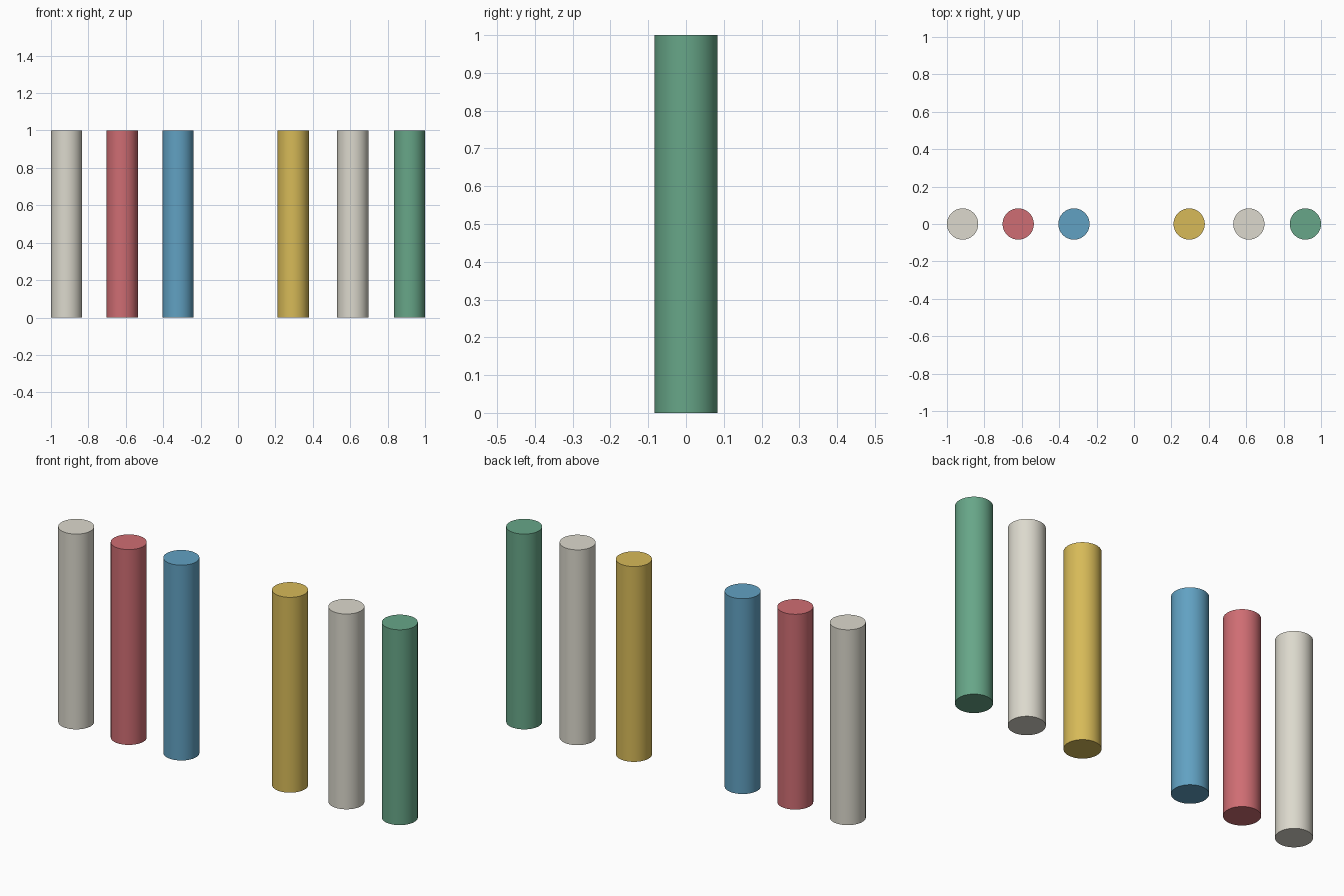
import bpy
import math

if "Cube" in bpy.data.objects:
    bpy.data.objects.remove(bpy.data.objects["Cube"])

RADIUS, HEIGHT = 0.0835, 1.0


def make_material(name, rgb):
    """Flat colour from 0-255 sRGB, stored as linear."""
    lin = [((c / 255 + 0.055) / 1.055) ** 2.4 for c in rgb]
    mat = bpy.data.materials.new(name)
    mat.diffuse_color = (*lin, 1.0)
    mat.use_nodes = True
    mat.node_tree.nodes["Principled BSDF"].inputs["Base Color"].default_value = mat.diffuse_color
    return mat


def make_rod(name, x, mat):
    """Upright smooth rod with crisp flat ends, standing on z = 0."""
    bpy.ops.mesh.primitive_cylinder_add(
        vertices=64, radius=RADIUS, depth=HEIGHT, location=(x, 0, HEIGHT / 2))
    rod = bpy.context.object
    rod.name = name
    rod.data.materials.append(mat)
    bpy.ops.object.shade_smooth_by_angle(angle=math.radians(30))


ivory = make_material("ivory", (220, 217, 205))
red = make_material("red", (207, 109, 115))
blue = make_material("blue", (97, 161, 194))
yellow = make_material("yellow", (215, 186, 88))
green = make_material("green", (103, 166, 136))

# Two groups of three rods in a row, with a gap between the groups
for name, x, mat in (
    ("left_ivory_rod", -0.9165, ivory),
    ("red_rod", -0.619, red),
    ("blue_rod", -0.321, blue),
    ("yellow_rod", 0.295, yellow),
    ("right_ivory_rod", 0.614, ivory),
    ("green_rod", 0.9165, green),
):
    make_rod(name, x, mat)
